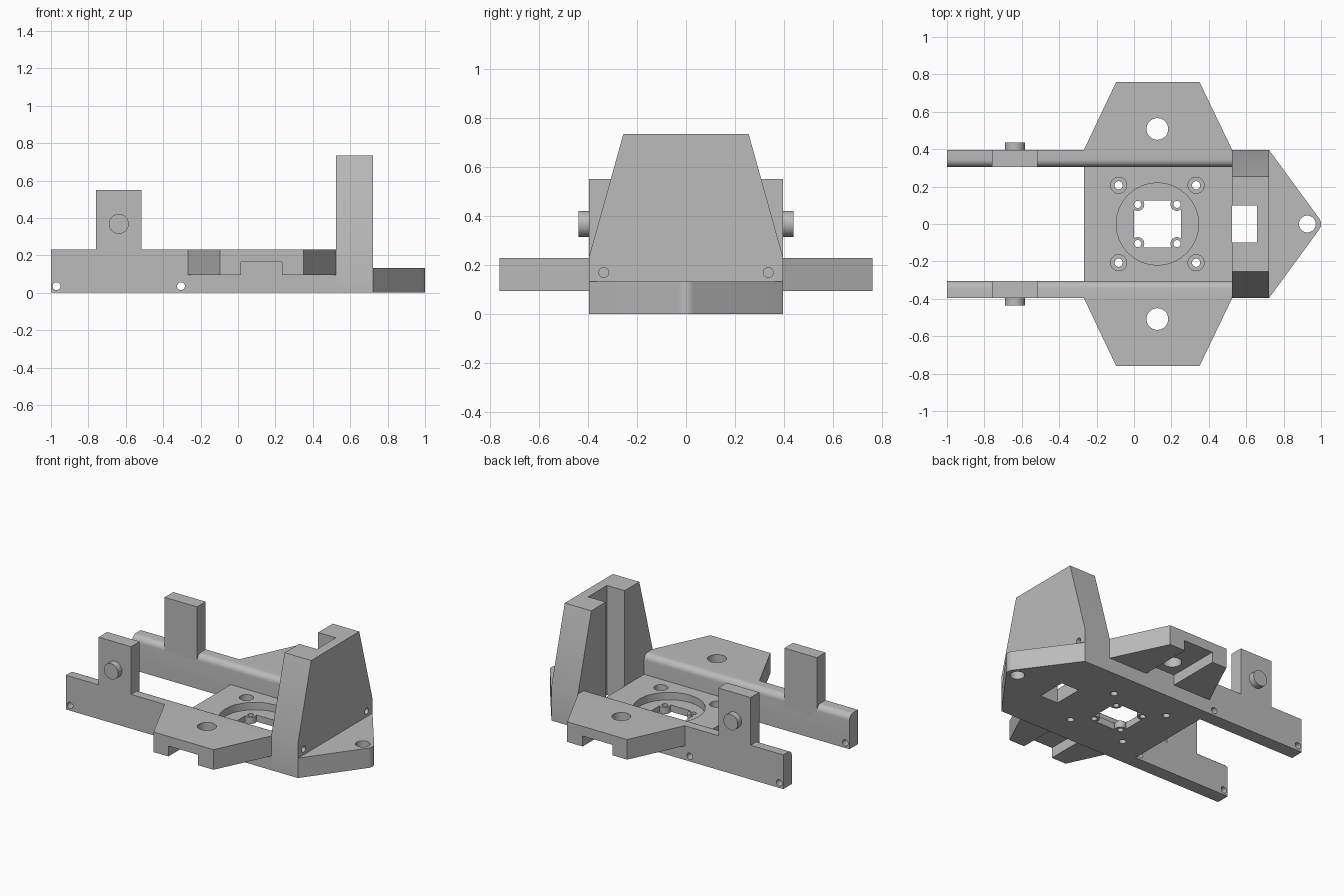
import bpy, bmesh
from math import cos, sin, radians

cube = bpy.data.objects.get("Cube")
if cube:
    bpy.data.objects.remove(cube, do_unlink=True)

GREY = (0.5, 0.5, 0.5, 1)
mat = bpy.data.materials.new("plain grey")
mat.use_nodes = True
mat.diffuse_color = GREY
mat.node_tree.nodes["Principled BSDF"].inputs["Base Color"].default_value = GREY


def arc(cx, cy, r, start, end, n):
    steps = [radians(start + (end - start) * i / n) for i in range(n + 1)]
    return [(cx + r * cos(t), cy + r * sin(t)) for t in steps]


def circle(cx, cy, r):
    return arc(cx, cy, r, 0, 360, 32)[:-1]


def rect(a0, a1, b0, b1):
    return [(a0, b0), (a1, b0), (a1, b1), (a0, b1)]


def prism(name, pts, axis, lo, hi):
    """Extrude a 2D outline along one axis."""
    place = {"x": lambda a, b, c: (c, a, b),
             "y": lambda a, b, c: (a, c, b),
             "z": lambda a, b, c: (a, b, c)}[axis]
    bm = bmesh.new()
    base = [bm.verts.new(place(a, b, lo)) for a, b in pts]
    top = [bm.verts.new(place(a, b, hi)) for a, b in pts]
    bm.faces.new(base)
    bm.faces.new(top)
    for i in range(len(pts)):
        j = (i + 1) % len(pts)
        bm.faces.new((base[i], base[j], top[j], top[i]))
    bmesh.ops.recalc_face_normals(bm, faces=bm.faces[:])
    mesh = bpy.data.meshes.new(name)
    bm.to_mesh(mesh)
    bm.free()
    mesh.materials.append(mat)
    ob = bpy.data.objects.new(name, mesh)
    bpy.context.scene.collection.objects.link(ob)
    return ob


def activate(ob):
    bpy.ops.object.select_all(action="DESELECT")
    ob.select_set(True)
    bpy.context.view_layer.objects.active = ob


def cut(ob, pts, axis, lo, hi):
    """Subtract an extruded outline from a part."""
    cutter = prism("cutter", pts, axis, lo, hi)
    cutter.hide_render = True
    mod = ob.modifiers.new("cut", "BOOLEAN")
    mod.operation, mod.solver, mod.object = "DIFFERENCE", "EXACT", cutter
    activate(ob)
    bpy.ops.object.modifier_apply(modifier=mod.name)
    bpy.data.objects.remove(cutter, do_unlink=True)


parts = []
CX = 0.125              # centre of the motor opening
IN, OUT = 0.305, 0.396  # inner and outer faces of the rails
FLOOR, RAIL = 0.095, 0.23
BACK, FRONT = 0.525, 0.722

# Floor plate with round recess, square opening and screw holes
floor = prism("floor_plate", rect(-0.268, BACK, -IN, IN), "z", 0, FLOOR)
cut(floor, circle(CX, 0, 0.22), "z", 0.045, 0.2)
corner = arc(0.105, 0.105, 0.035, -55, -215, 10)
opening = []
for k in range(4):
    c, s = cos(radians(90 * k)), sin(radians(90 * k))
    opening += [(CX + x * c - y * s, x * s + y * c) for x, y in corner]
cut(floor, opening, "z", -0.1, 0.2)
for sx in (-1, 1):
    for sy in (-1, 1):
        cut(floor, circle(CX + sx * 0.105, sy * 0.105, 0.019), "z", -0.1, 0.2)
        x, y = CX + sx * 0.207, sy * 0.207
        cut(floor, circle(x, y, 0.043), "z", 0.05, 0.2)
        cut(floor, circle(x, y, 0.022), "z", -0.1, 0.2)
parts.append(floor)

# Rails, tabs, pins and wings, mirrored on both sides
for s, side in ((1, "back"), (-1, "front")):
    outline = [(OUT, 0), (OUT, RAIL)] + arc(IN + 0.04, RAIL - 0.04, 0.04, 90, 180, 8) + [(IN, 0)]
    rail = prism(side + "_rail", [(s * y, z) for y, z in outline], "x", -1, BACK)
    for x in (-0.97, -0.305):
        cut(rail, circle(x, 0.035, 0.021), "y", s * 0.2, s * 0.5)
    cut(rail, circle(s * 0.335, 0.17, 0.02), "x", 0.4, 0.6)

    tab = prism(side + "_tab", rect(-0.758, -0.517, 0.15, 0.55), "y", s * IN, s * OUT)
    pin = prism(side + "_pin", circle(-0.637, 0.368, 0.053), "y", s * 0.38, s * 0.437)

    plan = [(-0.268, OUT), (BACK, OUT), (0.35, 0.76), (-0.095, 0.76)]
    wing = prism(side + "_wing", [(x, s * y) for x, y in plan], "z", FLOOR, RAIL)
    cut(wing, rect(0.015, 0.235, 0, 0.165), "y", s * OUT, s * 0.9)
    cut(wing, circle(CX, s * 0.508, 0.058), "z", 0, 0.4)
    parts += [rail, tab, pin, wing]

# Tapered tower with a vertical channel on its inner side
half = [(OUT, 0), (OUT, RAIL), (0.255, 0.735)]
tower = prism("tower", half + [(-y, z) for y, z in reversed(half)], "x", BACK, FRONT)
cut(tower, rect(0.4, 0.657, -0.1, 0.1), "z", -0.1, 1)
for s in (-1, 1):
    cut(tower, circle(s * 0.335, 0.17, 0.02), "x", 0.4, 0.9)
parts.append(tower)

# Pointed nose with rounded tip and hole
tip = [(FRONT, -OUT)] + arc(0.95, 0, 0.05, -36.5, 36.5, 10) + [(FRONT, OUT)]
nose = prism("nose", tip, "z", 0, 0.133)
cut(nose, circle(0.927, 0, 0.045), "z", -0.1, 0.4)
parts.append(nose)

for ob in parts:
    activate(ob)
    bpy.ops.object.shade_smooth_by_angle(angle=radians(30))
